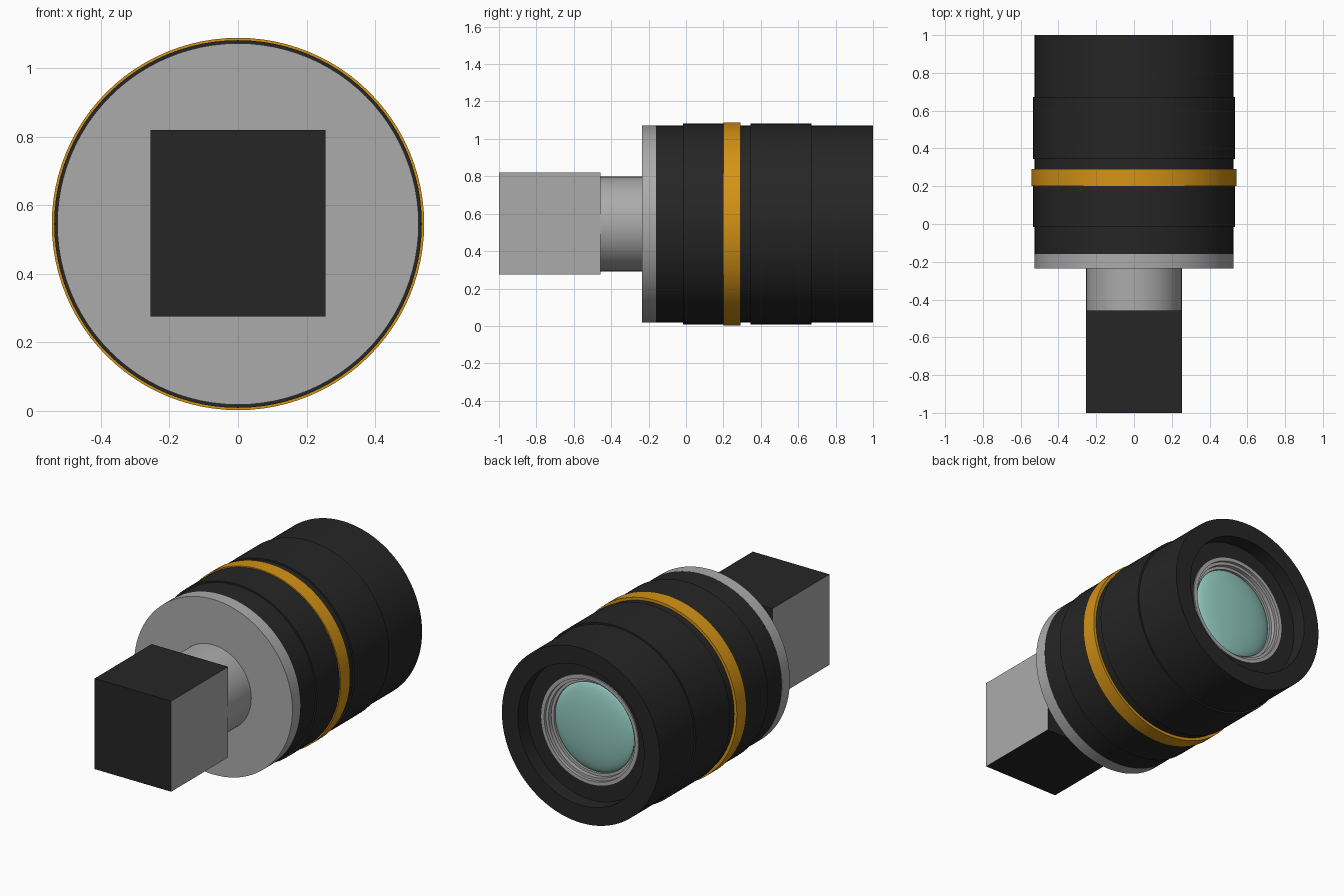
import bpy, bmesh, math
from mathutils import Matrix, Vector

cube = bpy.data.objects.get("Cube")
if cube:
    bpy.data.objects.remove(cube, do_unlink=True)

AXIS_Z = 0.545
SEGMENTS = 96


def material(name, rgb, rough=0.5):
    m = bpy.data.materials.new(name)
    m.use_nodes = True
    m.diffuse_color = (*rgb, 1)
    bsdf = m.node_tree.nodes["Principled BSDF"]
    bsdf.inputs["Base Color"].default_value = (*rgb, 1)
    bsdf.inputs["Roughness"].default_value = rough
    return m


black = material("matte black", (0.019, 0.019, 0.019))
grey = material("metal grey", (0.41, 0.41, 0.41))
gold = material("amber gold", (0.66, 0.29, 0.008))
teal = material("teal glass", (0.28, 0.58, 0.52))


def finish(bm, name, mats, smooth=True):
    bmesh.ops.recalc_face_normals(bm, faces=bm.faces)
    mesh = bpy.data.meshes.new(name)
    bm.to_mesh(mesh)
    bm.free()
    obj = bpy.data.objects.new(name, mesh)
    bpy.context.collection.objects.link(obj)
    for m in mats:
        mesh.materials.append(m)
    if smooth:
        bpy.ops.object.select_all(action='DESELECT')
        obj.select_set(True)
        bpy.context.view_layer.objects.active = obj
        bpy.ops.object.shade_smooth_by_angle(angle=math.radians(30))
    return obj


def lathe(name, profile, mat, closed=False):
    """Spin (radius, y) points around the lens axis."""
    bm = bmesh.new()
    verts = [bm.verts.new((r, y, AXIS_Z)) for r, y in profile]
    edges = [bm.edges.new(pair) for pair in zip(verts, verts[1:])]
    if closed:
        edges.append(bm.edges.new((verts[-1], verts[0])))
    bmesh.ops.spin(bm, geom=verts + edges, cent=(0, 0, AXIS_Z), axis=(0, 1, 0),
                   angle=math.tau, steps=SEGMENTS, use_duplicate=False)
    bmesh.ops.remove_doubles(bm, verts=bm.verts, dist=0.0002)
    return finish(bm, name, [mat])


def band(name, radius, y0, y1, mat, inner=0.5):
    return lathe(name, [(inner, y0), (radius, y0), (radius, y1), (inner, y1)], mat, True)


# Barrel with a recessed rear opening
lathe("lens_barrel", [(0, -0.16), (0.526, -0.16), (0.526, 1), (0.42, 1), (0.42, 0.91),
                      (0.31, 0.91), (0.31, 0.80), (0, 0.80)], black)

# Raised bands around the barrel
band("front_grip", 0.536, -0.015, 0.2, black)
band("rear_grip", 0.536, 0.345, 0.672, black)
band("accent_ring", 0.543, 0.2, 0.292, gold)

# Mounting flange and neck
lathe("mount_flange", [(0, -0.235), (0.527, -0.235), (0.527, -0.16), (0, -0.16)], grey)
lathe("neck", [(0, -0.46), (0.253, -0.46), (0.253, -0.23), (0, -0.23)], grey)

# Stepped retaining ring around the glass
lathe("retaining_ring", [(0.325, 0.90), (0.325, 0.918), (0.302, 0.918), (0.302, 0.90),
                         (0.285, 0.90), (0.285, 0.875), (0.268, 0.875), (0.268, 0.81),
                         (0.305, 0.81)], grey, True)

# Domed glass element
dome = [(0.27 * math.sin(t), 0.855 + 0.05 * math.cos(t))
        for t in (math.pi / 2 * i / 12 for i in range(13))]
lathe("glass_element", dome + [(0.27, 0.82), (0, 0.82)], teal)

# Camera block with grey side faces
bm = bmesh.new()
bmesh.ops.create_cube(bm, size=1, matrix=Matrix.Translation(Vector((0, -0.7285, AXIS_Z + 0.002)))
                      @ Matrix.Diagonal((0.51, 0.543, 0.545, 1)))
for f in bm.faces:
    f.normal_update()
    f.material_index = 1 if abs(f.normal.x) > 0.5 else 0
finish(bm, "camera_block", [black, grey], smooth=False)
